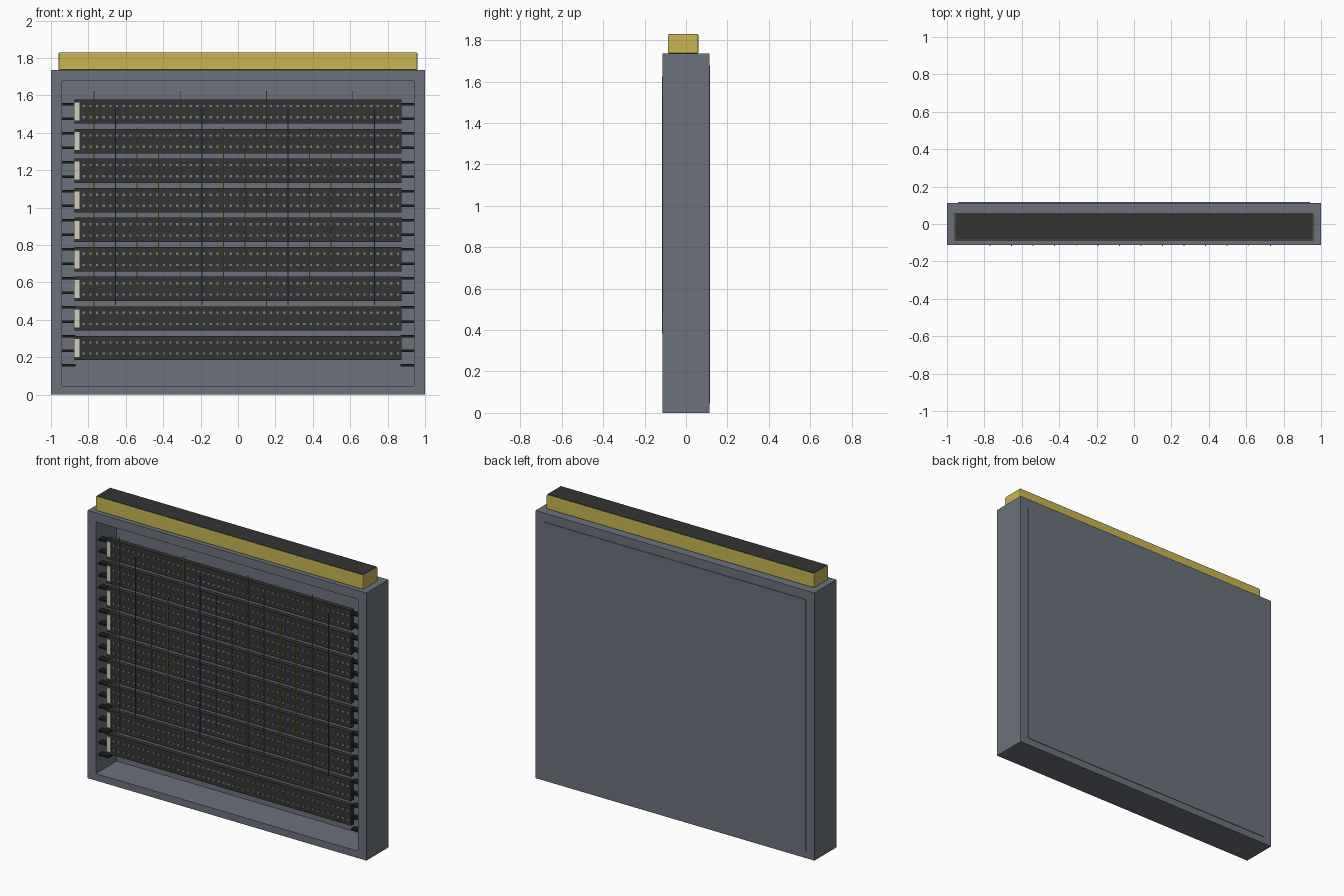
import bpy
import bmesh
from mathutils import Matrix, Vector

if "Cube" in bpy.data.objects:
    bpy.data.objects.remove(bpy.data.objects["Cube"])


def material(name, r, g, b):
    m = bpy.data.materials.new(name)
    m.use_nodes = True
    m.diffuse_color = (r, g, b, 1)
    m.node_tree.nodes["Principled BSDF"].inputs["Base Color"].default_value = (r, g, b, 1)
    return m


GREY = material("slate grey", 0.15, 0.165, 0.2)
YELLOW = material("mustard yellow", 0.58, 0.47, 0.08)
DARK = material("charcoal", 0.034, 0.034, 0.034)
BLACK = material("black", 0.012, 0.012, 0.013)
PIN = material("pin grey", 0.22, 0.22, 0.22)
CREAM = material("label cream", 0.62, 0.62, 0.52)
WIRE_YELLOW = material("wire yellow", 0.45, 0.34, 0.04)
WIRE_BLUE = material("wire blue", 0.04, 0.1, 0.4)


def finish(name, bm, mat):
    bmesh.ops.recalc_face_normals(bm, faces=bm.faces[:])
    mesh = bpy.data.meshes.new(name)
    bm.to_mesh(mesh)
    bm.free()
    mesh.materials.append(mat)
    ob = bpy.data.objects.new(name, mesh)
    bpy.context.collection.objects.link(ob)
    return ob


def add_box(bm, x, y, z):
    """Add a box given (low, high) ranges on each axis."""
    ranges = (x, y, z)
    centre = Vector([(a + b) / 2 for a, b in ranges])
    size = [b - a for a, b in ranges]
    bmesh.ops.create_cube(bm, size=1,
                          matrix=Matrix.Translation(centre) @ Matrix.Diagonal((*size, 1)))


def boxes(name, mat, items):
    bm = bmesh.new()
    for item in items:
        add_box(bm, *item)
    return finish(name, bm, mat)


# Open-fronted cabinet: nested rectangles bridged into one shell
FRONT, BACK, TOP = -0.113, 0.113, 1.735
INNER_X, INNER_LOW, INNER_HIGH = 0.94, 0.045, 1.677
bm = bmesh.new()


def rectangle(half, low, high, y):
    return [bm.verts.new((x, y, z)) for x, z in
            ((-half, low), (half, low), (half, high), (-half, high))]


loops = [rectangle(1, 0, TOP, BACK), rectangle(1, 0, TOP, FRONT),
         rectangle(INNER_X, INNER_LOW, INNER_HIGH, FRONT),
         rectangle(INNER_X, INNER_LOW, INNER_HIGH, 0.1)]
for a, b in zip(loops, loops[1:]):
    for i in range(4):
        j = (i + 1) % 4
        bm.faces.new((a[i], a[j], b[j], b[i]))
bm.faces.new(loops[0])
bm.faces.new(loops[-1])
finish("cabinet", bm, GREY)

# Thin rear cover
boxes("rear_cover", GREY, [((-INNER_X, INNER_X), (0.11, 0.117), (INNER_LOW, INNER_HIGH))])

# Top rail with soft edges and a dark cap
rail = boxes("top_rail", YELLOW, [((-0.96, 0.96), (-0.088, 0.06), (1.735, 1.828))])
bevel = rail.modifiers.new("soft edges", 'BEVEL')
bevel.width = 0.006
bevel.segments = 2
boxes("top_rail_cap", DARK, [((-0.955, 0.955), (-0.083, 0.055), (1.825, 1.83))])

# Rows of boards, each with a label and two lines of pins
ROWS = [0.249 + 0.158 * i for i in range(9)]
BOARD_FRONT = -0.09
boxes("boards", DARK, [((-0.875, 0.875), (BOARD_FRONT, -0.06), (z - 0.065, z + 0.065))
                       for z in ROWS])
boxes("labels", CREAM, [((-0.878, -0.848), (BOARD_FRONT - 0.005, BOARD_FRONT + 0.005),
                         (z - 0.048, z + 0.048)) for z in ROWS])
PINS = 48
pins = []
for z in ROWS:
    for dz in (-0.03, 0.03):
        for i in range(PINS):
            x = -0.825 + 1.68 * i / (PINS - 1)
            pins.append(((x - 0.006, x + 0.006), (BOARD_FRONT - 0.004, BOARD_FRONT + 0.002),
                         (z + dz - 0.006, z + dz + 0.006)))
boxes("pins", PIN, pins)

# Side brackets holding the boards
brackets = []
for i in range(19):
    z = 0.157 + 0.0775 * i
    for x in ((-0.942, -0.87), (0.87, 0.942)):
        brackets.append((x, (-0.085, -0.045), (z - 0.006, z + 0.006)))
boxes("side_brackets", BLACK, brackets)

# Vertical wires, repeating in four lengths
wires = {"yellow_wires": [], "blue_wires": []}
for i in range(14):
    x = -0.77 + 0.1153 * i
    step = i % 4
    group = "blue_wires" if step == 1 else "yellow_wires"
    wires[group].append(((x - 0.0025, x + 0.0025), (-0.117, -0.112),
                         (0.383 + 0.096 * step, 1.623 - 0.097 * step)))
boxes("yellow_wires", WIRE_YELLOW, wires["yellow_wires"])
boxes("blue_wires", WIRE_BLUE, wires["blue_wires"])
